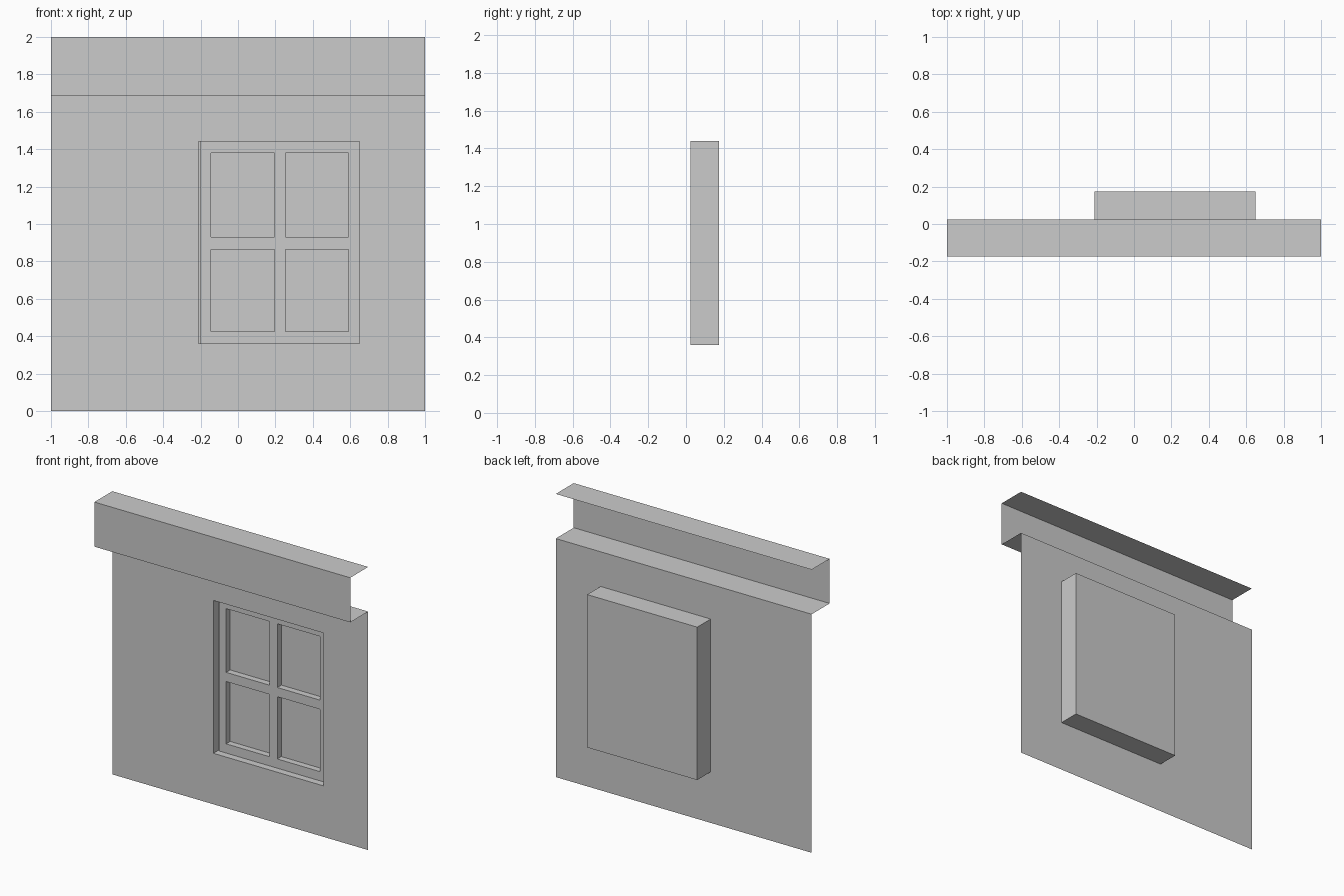
import bpy
import bmesh

cube = bpy.data.objects.get("Cube")
if cube:
    bpy.data.objects.remove(cube, do_unlink=True)

# Single plain grey
grey = bpy.data.materials.new("plain_grey")
grey.use_nodes = True
colour = (0.6, 0.6, 0.6, 1)
grey.diffuse_color = colour
grey.node_tree.nodes["Principled BSDF"].inputs["Base Color"].default_value = colour

WALL_Y = 0.025     # plane of the wall
FRONT_Y = -0.175   # face of the projecting fascia
LEDGE_Z = 1.685    # underside of the fascia
TOP_Z = 2.0


def finish(name, bm):
    mesh = bpy.data.meshes.new(name)
    bm.to_mesh(mesh)
    bm.free()
    mesh.materials.append(grey)
    obj = bpy.data.objects.new(name, mesh)
    bpy.context.collection.objects.link(obj)
    return obj


def recessed_panel(name, xs, zs, y, depth):
    """Front-facing sheet on a grid; odd cells are pushed back into recesses."""
    bm = bmesh.new()
    grid = [[bm.verts.new((x, y, z)) for z in zs] for x in xs]
    cells = []
    for i in range(len(xs) - 1):
        for j in range(len(zs) - 1):
            face = bm.faces.new((grid[i][j], grid[i + 1][j],
                                 grid[i + 1][j + 1], grid[i][j + 1]))
            if i % 2 and j % 2:
                cells.append(face)
    for face in cells:
        new = bmesh.ops.extrude_discrete_faces(bm, faces=[face])["faces"]
        bmesh.ops.translate(bm, vec=(0, depth, 0), verts=new[0].verts)
    return finish(name, bm)


# Wall sheet with the deep window box pushed out of its back
recessed_panel("wall", (-1, -0.21, 0.65, 1), (0, 0.36, 1.44, LEDGE_Z),
               WALL_Y, 0.15)

# Window frame with four recessed panes, set back in the opening
recessed_panel("window_frame", (-0.2, -0.145, 0.195, 0.255, 0.59, 0.65),
               (0.36, 0.425, 0.865, 0.93, 1.38, 1.44), WALL_Y + 0.05, 0.045)

# Fascia: top sheet, front sheet and underside in one folded strip
bm = bmesh.new()
profile = ((WALL_Y, LEDGE_Z), (FRONT_Y, LEDGE_Z), (FRONT_Y, TOP_Z), (WALL_Y, TOP_Z))
rows = [[bm.verts.new((x, y, z)) for x in (-1, 1)] for y, z in profile]
for a, b in zip(rows, rows[1:]):
    bm.faces.new((a[0], a[1], b[1], b[0]))
finish("fascia", bm)
